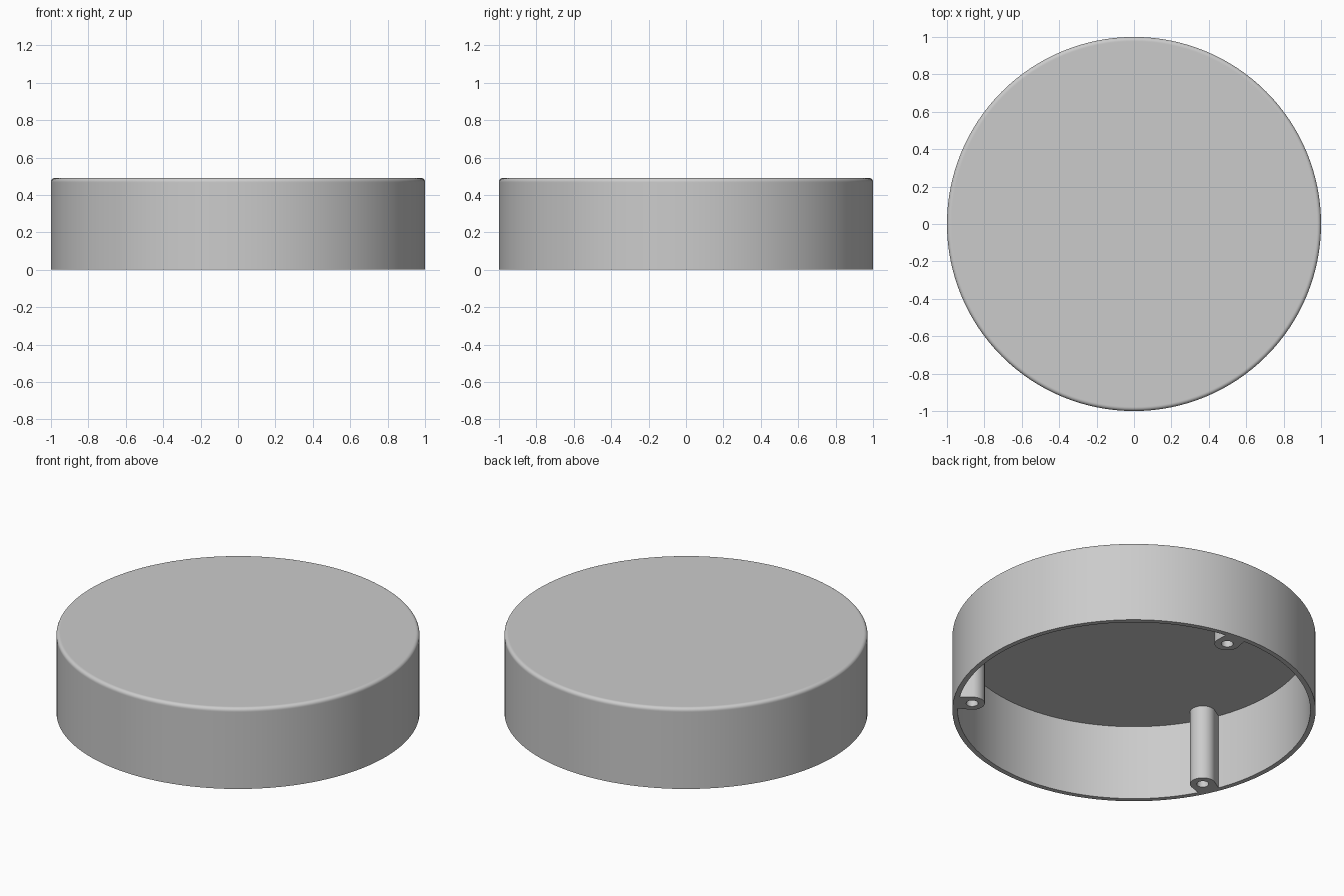
import bpy, bmesh
from math import sin, cos, pi, radians

if "Cube" in bpy.data.objects:
    bpy.data.objects.remove(bpy.data.objects["Cube"])

HEIGHT, CEILING = 0.49, 0.457
OUTER, INNER, ROUND = 1.0, 0.971, 0.02
BOSS_R, BOSS_POS, HOLE_R, HOLE_DEPTH = 0.07, 0.895, 0.033, 0.4

grey = bpy.data.materials.new("plain grey")
grey.use_nodes = True
colour = (0.6, 0.6, 0.6, 1)
grey.diffuse_color = colour
grey.node_tree.nodes["Principled BSDF"].inputs["Base Color"].default_value = colour


def finish(bm, name):
    bmesh.ops.recalc_face_normals(bm, faces=bm.faces)
    mesh = bpy.data.meshes.new(name)
    bm.to_mesh(mesh)
    bm.free()
    mesh.materials.append(grey)
    obj = bpy.data.objects.new(name, mesh)
    bpy.context.collection.objects.link(obj)
    bpy.ops.object.select_all(action='DESELECT')
    obj.select_set(True)
    bpy.context.view_layer.objects.active = obj
    bpy.ops.object.shade_smooth_by_angle(angle=radians(30))
    return obj


# Hollow round cover, open underneath, with a rounded top edge
profile = [(0, CEILING), (INNER, CEILING), (INNER, 0), (OUTER, 0),
           (OUTER, HEIGHT - ROUND - 0.004)]
for i in range(7):
    a = i / 6 * pi / 2
    profile.append((OUTER - ROUND + ROUND * cos(a), HEIGHT - ROUND + ROUND * sin(a)))
profile += [(OUTER - ROUND - 0.004, HEIGHT), (0, HEIGHT)]

bm = bmesh.new()
verts = [bm.verts.new((r, 0, z)) for r, z in profile]
edges = [bm.edges.new(pair) for pair in zip(verts, verts[1:])]
bmesh.ops.spin(bm, geom=verts + edges, cent=(0, 0, 0), axis=(0, 0, 1),
               angle=2 * pi, steps=128, use_merge=True)
bmesh.ops.remove_doubles(bm, verts=bm.verts, dist=0.0001)
finish(bm, "cover_shell")


# Screw post: rounded towards the middle, straight sides running into the wall
def screw_post(name, angle):
    n = 32
    outline, hole = [], []
    for i in range(n):
        a = pi / 2 + 2 * pi * i / n
        if i <= n // 2:
            outline.append((BOSS_POS + BOSS_R * cos(a), BOSS_R * sin(a)))
        else:
            y = BOSS_R * (4 * i / n - 3)
            outline.append((((INNER + 0.002) ** 2 - y * y) ** 0.5, y))
        hole.append((BOSS_POS + HOLE_R * cos(a), HOLE_R * sin(a)))

    bm = bmesh.new()

    def ring(points, z):
        return [bm.verts.new((x * cos(angle) - y * sin(angle),
                              x * sin(angle) + y * cos(angle), z)) for x, y in points]

    loops = [ring(outline, CEILING + 0.002), ring(outline, 0),
             ring(hole, 0), ring(hole, HOLE_DEPTH)]
    for low, high in zip(loops, loops[1:]):
        for i in range(n):
            j = (i + 1) % n
            bm.faces.new((low[i], low[j], high[j], high[i]))
    bm.faces.new(loops[0])
    bm.faces.new(loops[-1])
    finish(bm, name)


for k, label in enumerate(("front_left", "back", "front_right")):
    screw_post("screw_post_" + label, radians(-35 + 120 * k))
